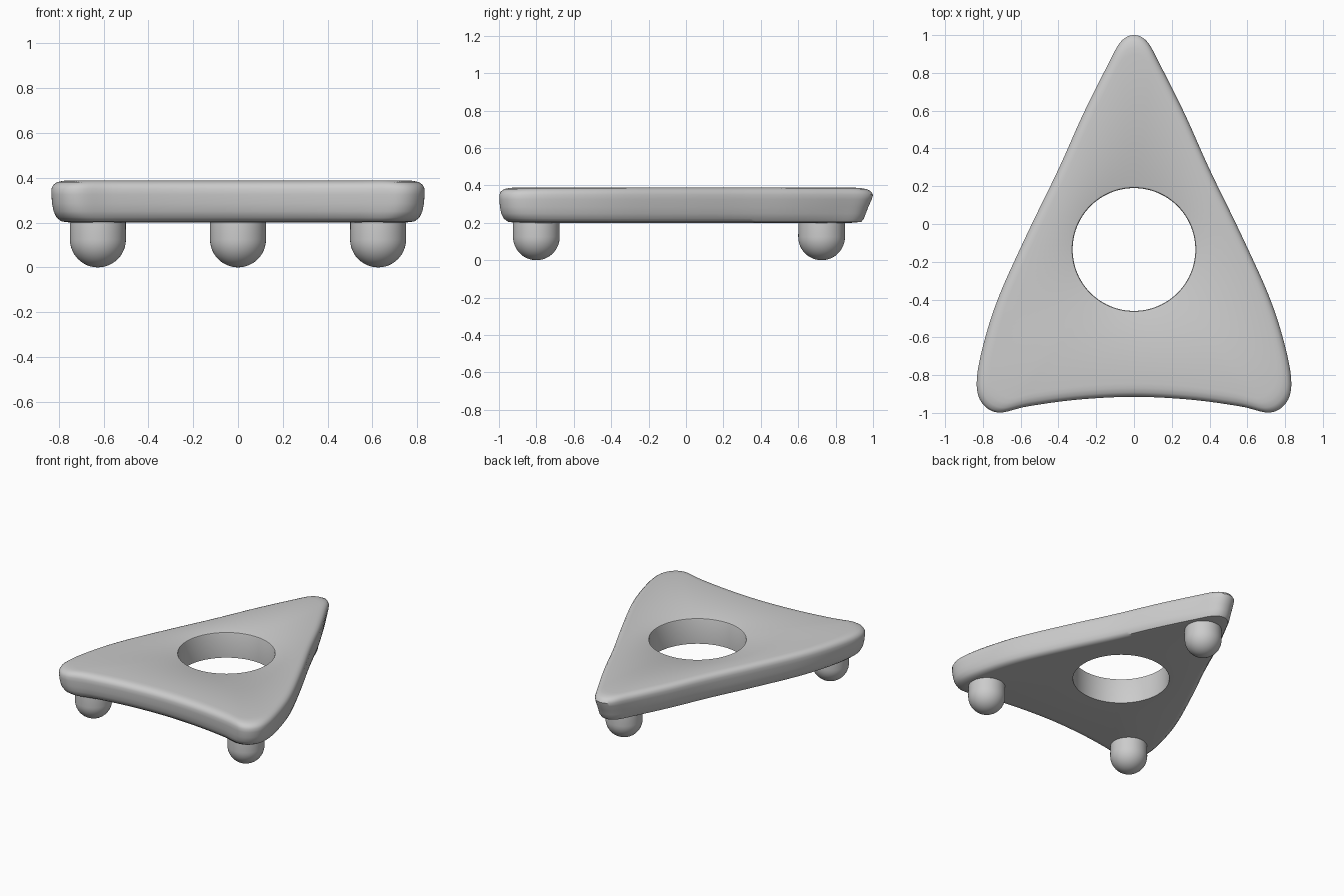
import bpy, bmesh, math
from mathutils import Vector

cube = bpy.data.objects.get("Cube")
if cube:
    bpy.data.objects.remove(cube, do_unlink=True)

# Single grey colour
grey = bpy.data.materials.new("plain grey")
grey.use_nodes = True
colour = (0.6, 0.6, 0.6, 1)
grey.diffuse_color = colour
grey.node_tree.nodes["Principled BSDF"].inputs["Base Color"].default_value = colour


def finish(name, bm):
    bmesh.ops.recalc_face_normals(bm, faces=bm.faces)
    mesh = bpy.data.meshes.new(name)
    bm.to_mesh(mesh)
    bm.free()
    obj = bpy.data.objects.new(name, mesh)
    bpy.context.collection.objects.link(obj)
    mesh.materials.append(grey)
    bpy.ops.object.select_all(action='DESELECT')
    obj.select_set(True)
    bpy.context.view_layer.objects.active = obj
    bpy.ops.object.shade_smooth_by_angle(angle=math.radians(40))
    return obj


def smooth_loop(points, steps):
    """Closed Catmull-Rom curve through the points."""
    out = []
    n = len(points)
    for i in range(n):
        a, b, c, d = (points[(i + k) % n] for k in (-1, 0, 1, 2))
        for s in range(steps):
            t = s / steps
            out.append(0.5 * (2 * b + (c - a) * t + (2 * a - 5 * b + 4 * c - d) * t * t
                              + (3 * b - a - 3 * c + d) * t ** 3))
    return out


# Outline: one half from back tip to front middle, then mirrored
half = [Vector(p) for p in [(0, 1), (0.07, 0.965), (0.14, 0.84), (0.27, 0.58), (0.40, 0.29),
                            (0.56, -0.04), (0.71, -0.37), (0.79, -0.61), (0.832, -0.82),
                            (0.81, -0.94), (0.72, -0.998), (0.56, -0.965), (0.30, -0.93),
                            (0, -0.915)]]
mirrored = [Vector((-p.x, p.y)) for p in reversed(half[1:-1])]
outline = smooth_loop(half + mirrored, 8)

hole_centre = Vector((0, -0.135))
hole_radius = 0.325

# Rounded rim: (inset, extra inset at the tip, height)
rim = [(0.10, 0.0, 0.2), (0.055, 0.0, 0.205), (0.028, 0.015, 0.222), (0.012, 0.022, 0.25),
       (0.004, 0.018, 0.285), (0, 0.006, 0.325), (0, 0, 0.35), (0.010, 0, 0.368),
       (0.030, 0, 0.38), (0.06, 0, 0.386), (0.09, 0, 0.388)]
# Hole wall with a lightly softened top edge: (added radius, height)
wall = [(0.01, 0.388), (0.003, 0.385), (0, 0.378), (0, 0.2)]

# Board: a closed band of rings running over the rim, top, hole and underside
bm = bmesh.new()
rings = []
for inset, tip, z in rim:
    ring = []
    for p in outline:
        shrink = 1 - inset - tip * max(0, p.y) ** 2
        q = hole_centre + (p - hole_centre) * shrink
        ring.append(bm.verts.new((q.x, q.y, z)))
    rings.append(ring)
for grow, z in wall:
    ring = []
    for p in outline:
        q = hole_centre + (p - hole_centre).normalized() * (hole_radius + grow)
        ring.append(bm.verts.new((q.x, q.y, z)))
    rings.append(ring)
count = len(outline)
for r, ring in enumerate(rings):
    following = rings[(r + 1) % len(rings)]
    for i in range(count):
        j = (i + 1) % count
        bm.faces.new((ring[i], ring[j], following[j], following[i]))
finish("board", bm)


# Feet: round-ended pegs set into the board
def foot(name, x, y, radius=0.125):
    bm = bmesh.new()
    bmesh.ops.create_uvsphere(bm, u_segments=48, v_segments=24, radius=radius)
    for v in bm.verts:
        if v.co.z > 0.001:
            v.co.z += 0.1
        v.co += Vector((x, y, radius))
    finish(name, bm)


foot("back_foot", 0, 0.725)
foot("front_left_foot", 0.625, -0.8)
foot("front_right_foot", -0.625, -0.8)
